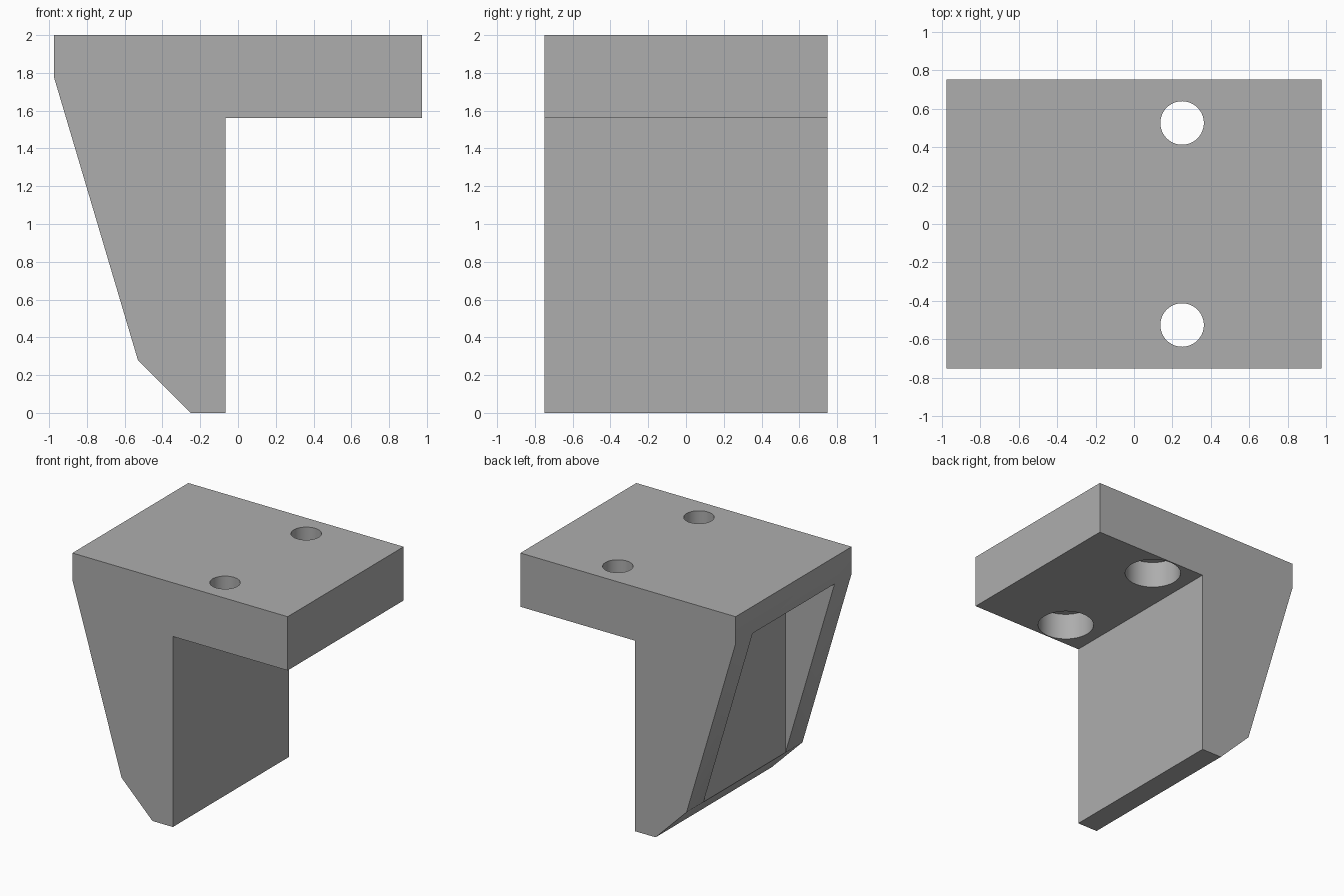
import bpy
import bmesh
from mathutils import Matrix, Vector

cube = bpy.data.objects.get("Cube")
if cube:
    bpy.data.objects.remove(cube, do_unlink=True)

HALF_WIDTH = 0.75     # half the depth of the bracket along y
RIB_INNER = 0.53      # inner faces of the two side ribs
PLATE_BOTTOM = 1.56
POCKET_LOW, POCKET_TOP, POCKET_BACK = 0.28, 1.78, -0.53

grey = bpy.data.materials.new("plain grey")
grey.use_nodes = True
colour = (0.42, 0.42, 0.42, 1)
grey.diffuse_color = colour
grey.node_tree.nodes["Principled BSDF"].inputs["Base Color"].default_value = colour


def finish(name, bm):
    """Turn a bmesh into a linked grey object."""
    bmesh.ops.recalc_face_normals(bm, faces=bm.faces)
    mesh = bpy.data.meshes.new(name)
    bm.to_mesh(mesh)
    bm.free()
    mesh.materials.append(grey)
    obj = bpy.data.objects.new(name, mesh)
    bpy.context.collection.objects.link(obj)
    return obj


def prism(name, profile, half):
    """Extrude an x-z profile symmetrically along y."""
    bm = bmesh.new()
    face = bm.faces.new([bm.verts.new((x, -half, z)) for x, z in profile])
    moved = bmesh.ops.extrude_face_region(bm, geom=[face])["geom"]
    verts = [v for v in moved if isinstance(v, bmesh.types.BMVert)]
    bmesh.ops.translate(bm, verts=verts, vec=Vector((0, 2 * half, 0)))
    return finish(name, bm)


def cylinder(name, x, y, radius, low, high):
    bm = bmesh.new()
    bmesh.ops.create_cone(bm, cap_ends=True, segments=64, radius1=radius,
                          radius2=radius, depth=high - low,
                          matrix=Matrix.Translation((x, y, (low + high) / 2)))
    return finish(name, bm)


def cut(target, cutter):
    """Subtract a cutter from the target, then discard the cutter."""
    mod = target.modifiers.new("cut", 'BOOLEAN')
    mod.operation = 'DIFFERENCE'
    mod.solver = 'EXACT'
    mod.object = cutter
    bpy.context.view_layer.objects.active = target
    bpy.ops.object.modifier_apply(modifier=mod.name)
    bpy.data.objects.remove(cutter, do_unlink=True)


# Bracket: top plate with a tapered, chamfered leg
bracket = prism("bracket", [
    (-0.975, 2), (0.975, 2), (0.975, PLATE_BOTTOM), (-0.065, PLATE_BOTTOM),
    (-0.065, 0), (-0.25, 0), (POCKET_BACK, POCKET_LOW), (-0.975, POCKET_TOP)],
    HALF_WIDTH)

# Pocket in the sloping side, leaving a rib along each edge
cut(bracket, prism("pocket_cutter", [
    (-1.2, POCKET_TOP), (POCKET_BACK, POCKET_TOP),
    (POCKET_BACK, POCKET_LOW), (-1.2, POCKET_LOW)], RIB_INNER))

# Two bolt holes, counterbored from below
for y in (-0.525, 0.525):
    cut(bracket, cylinder("bolt_cutter", 0.25, y, 0.113, 1.4, 2.2))
    cut(bracket, cylinder("counterbore_cutter", 0.25, y, 0.215, 1.4, 1.78))

# Smooth hole walls, sharp edges elsewhere
bpy.ops.object.select_all(action='DESELECT')
bracket.select_set(True)
bpy.context.view_layer.objects.active = bracket
bpy.ops.object.shade_smooth_by_angle()
